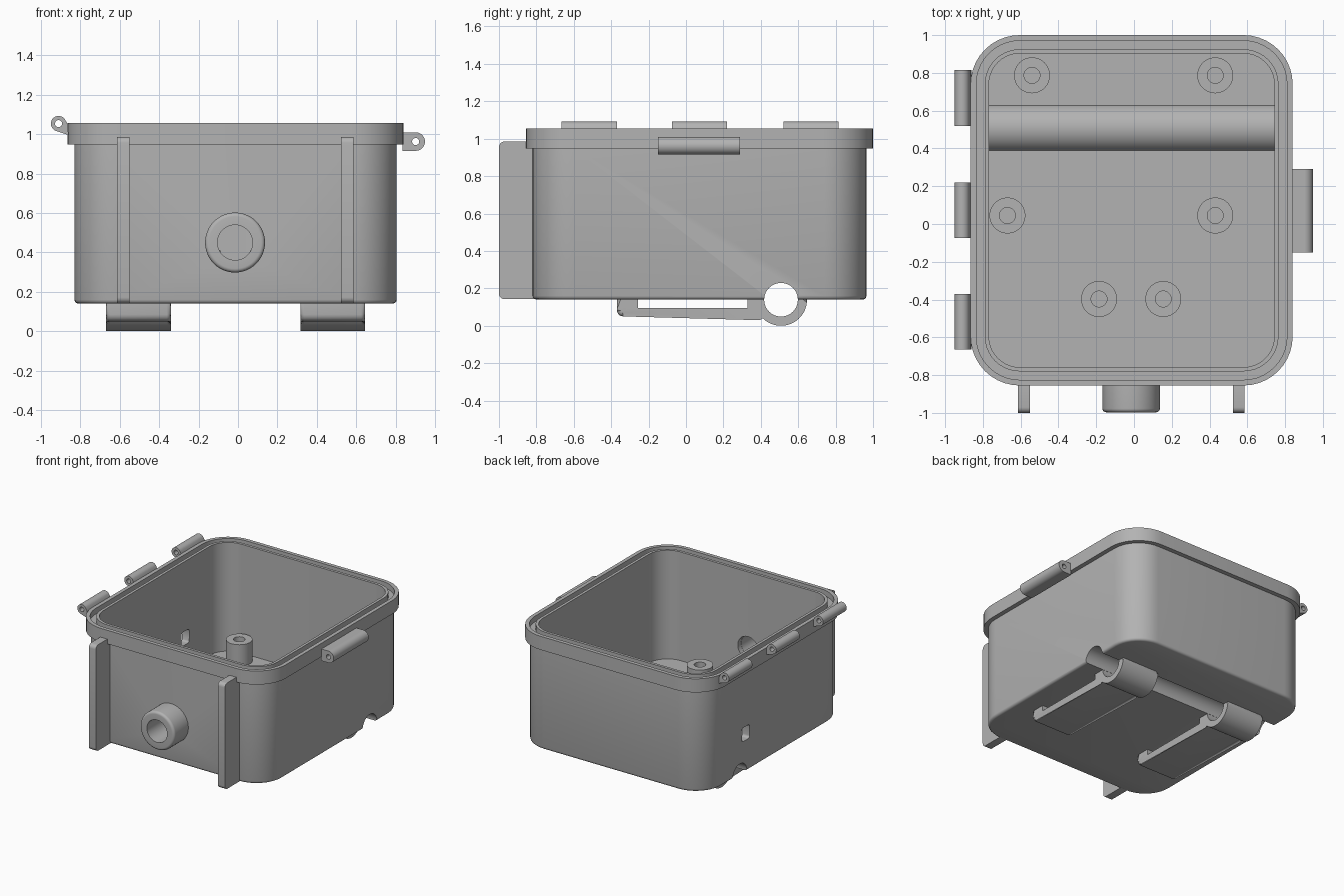
import bpy, bmesh
from math import sin, cos, pi, radians
from mathutils import Vector

if "Cube" in bpy.data.objects:
    bpy.data.objects.remove(bpy.data.objects["Cube"])

grey = bpy.data.materials.new("plain grey")
grey.use_nodes = True
grey.diffuse_color = (0.45, 0.45, 0.45, 1)
grey.node_tree.nodes["Principled BSDF"].inputs["Base Color"].default_value = (0.45, 0.45, 0.45, 1)
parts = []


def finish(name, bm, part=True):
    bmesh.ops.recalc_face_normals(bm, faces=bm.faces)
    mesh = bpy.data.meshes.new(name)
    bm.to_mesh(mesh)
    bm.free()
    mesh.materials.append(grey)
    ob = bpy.data.objects.new(name, mesh)
    bpy.context.collection.objects.link(ob)
    if part:
        parts.append(ob)
    return ob


def arc(cu, cv, r, start, end, steps=16):
    angles = [radians(start + (end - start) * i / steps) for i in range(steps + 1)]
    return [(cu + r * cos(a), cv + r * sin(a)) for a in angles]


def rounded(u0, u1, v0, v1, r, steps=10):
    return (arc(u1 - r, v1 - r, r, 0, 90, steps) + arc(u0 + r, v1 - r, r, 90, 180, steps)
            + arc(u0 + r, v0 + r, r, 180, 270, steps) + arc(u1 - r, v0 + r, r, 270, 360, steps))


def extrude(name, outline, axis, a, b, part=True, soft=0, soft_count=0):
    """Outline swept along x (outline in y, z) or along y (outline in x, z)."""
    bm = bmesh.new()
    place = (lambda u, v, t: (t, u, v)) if axis == "X" else (lambda u, v, t: (u, t, v))
    rows = [[bm.verts.new(place(u, v, t)) for u, v in outline] for t in (a, b)]
    n = len(outline)
    for row in rows:
        bm.faces.new(row)
    for i in range(n):
        j = (i + 1) % n
        bm.faces.new((rows[0][i], rows[0][j], rows[1][j], rows[1][i]))
    if soft:
        edges = [bm.edges.get((row[i], row[i + 1])) for row in rows for i in range(soft_count - 1)]
        bmesh.ops.bevel(bm, geom=edges, offset=soft, segments=3, affect="EDGES", profile=0.5)
    return finish(name, bm, part)


def tube(name, base, direction, length, outer, inner, soft=0.0, sides=48):
    """Hollow cylinder from base along direction, with an optional rounded rim."""
    rim = arc(outer - soft, length - soft, soft, 0, 90, 5) if soft else [(outer, length)]
    profile = [(inner, 0), (outer, 0)] + rim + [(inner, length)]
    turn = Vector((0, 0, 1)).rotation_difference(Vector(direction))
    bm = bmesh.new()
    rings = []
    for i in range(sides):
        a = 2 * pi * i / sides
        rings.append([bm.verts.new(Vector(base) + turn @ Vector((r * cos(a), r * sin(a), h)))
                      for r, h in profile])
    n = len(profile)
    for i in range(sides):
        p, q = rings[i], rings[(i + 1) % sides]
        for k in range(n):
            m = (k + 1) % n
            bm.faces.new((p[k], q[k], q[m], p[m]))
    return finish(name, bm)


# Box shell: rounded outlines stacked from the underside, over the grooved rim, to the floor
X0, X1, Y0, Y1, RADIUS = -0.865, 0.84, -0.855, 1.0, 0.26
BOTTOM, FLOOR, TOP = 0.14, 0.19, 1.055
shell_profile = [(0.055, BOTTOM), (0.045, 0.143), (0.038, 0.15), (0.035, 0.16), (0.035, 0.947),
                 (0, 0.947), (0, TOP), (0.03, TOP), (0.03, 1.01), (0.075, 1.01),
                 (0.075, TOP), (0.097, TOP), (0.097, FLOOR)]
bm = bmesh.new()
loops = [[bm.verts.new((x, y, z)) for x, y in
          rounded(X0 + d, X1 - d, Y0 + d, Y1 - d, RADIUS - d)] for d, z in shell_profile]
count = len(loops[0])
for low, high in zip(loops, loops[1:]):
    for i in range(count):
        j = (i + 1) % count
        bm.faces.new((low[i], low[j], high[j], high[i]))
bm.faces.new(loops[0])
bm.faces.new(loops[-1])
bmesh.ops.remove_doubles(bm, verts=bm.verts, dist=0.0001)
shell = finish("box_shell", bm)

# Openings: pipe channel under the floor, side cable hole, front spout hole
PIPE_Y, PIPE_Z, PIPE_R = 0.508, 0.139, 0.09
SPOUT_X, SPOUT_Z = -0.015, 0.45
cutters = [
    extrude("channel_cutter", arc(PIPE_Y, PIPE_Z, PIPE_R, 0, 360, 48)[:-1], "X", -1, 1, False),
    extrude("cable_hole_cutter", rounded(0.385, 0.485, 0.39, 0.5, 0.02, 4)[:-1], "X", -1, -0.7, False),
    extrude("spout_hole_cutter", arc(SPOUT_X, SPOUT_Z, 0.09, 0, 360, 48)[:-1], "Y", -0.9, -0.7, False),
]
bpy.context.view_layer.objects.active = shell
for cutter in cutters:
    cutter.hide_render = True
    cut = shell.modifiers.new("opening", "BOOLEAN")
    cut.operation, cut.solver, cut.object = "DIFFERENCE", "EXACT", cutter
    bpy.ops.object.modifier_apply(modifier=cut.name)
    bpy.data.objects.remove(cutter)

# Arched cover over the channel, inside the box
extrude("channel_cover", arc(PIPE_Y, PIPE_Z, 0.13, 5, 175, 28) + arc(PIPE_Y, PIPE_Z, PIPE_R, 175, 5, 28),
        "X", -0.785, 0.755)

# Screw posts on the floor
for x, y, top in [(-0.54, 0.787, 0.36), (0.43, 0.787, 0.36), (-0.67, 0.045, 0.36),
                  (0.43, 0.045, 0.36), (-0.185, -0.397, 0.41), (0.155, -0.397, 0.41)]:
    tube("screw_post", (x, y, FLOOR - 0.01), (0, 0, 1), top - FLOOR + 0.01, 0.095, 0.042)

# Front spout and the two upright front ribs
tube("front_spout", (SPOUT_X, -0.8, SPOUT_Z), (0, -1, 0), 0.197, 0.152, 0.089, soft=0.02)
for x in (-0.582, 0.554):
    extrude("front_rib", rounded(-1.0, -0.78, 0.142, 0.985, 0.03, 5), "X", x - 0.031, x + 0.031)

# Pipe clips below: hooked strap running into a half ring
outside = ([(-0.37, BOTTOM)] + arc(-0.335, 0.085, 0.035, 180, 270, 5)
           + arc(PIPE_Y, PIPE_Z, 0.139, 220, 360, 24))
inside = (arc(PIPE_Y, PIPE_Z, PIPE_R, 360, 180, 24)
          + [(0.33, BOTTOM), (0.33, 0.096), (-0.257, 0.096), (-0.257, BOTTOM)])
for x in (-0.505, 0.48):
    extrude("pipe_clip", outside + inside, "X", x - 0.164, x + 0.164,
            soft=0.02, soft_count=len(outside))

# Three hinge knuckles on one side
HINGE_X, HINGE_Z = -0.91, 1.053
arm = [(-0.88, 1.078), (-0.863, 1.05), (-0.86, 0.995), (-0.875, 1.0), (-0.925, 1.017), (-0.885, 1.04)]
for y in (-0.665, -0.075, 0.52):
    tube("hinge_knuckle", (HINGE_X, y, HINGE_Z), (0, 1, 0), 0.295, 0.039, 0.018, sides=32)
    extrude("hinge_arm", arm, "Y", y, y + 0.295)

# Latch barrel on the opposite side
LATCH_X, LATCH_Z = 0.901, 0.962
tube("latch_barrel", (LATCH_X, -0.15, LATCH_Z), (0, 1, 0), 0.44, 0.047, 0.018, sides=32)
extrude("latch_block", [(0.835, 0.915), (LATCH_X, 0.915)] + arc(LATCH_X, LATCH_Z, 0.03, 270, 90, 12)
        + [(LATCH_X, 1.009), (0.835, 1.009)], "Y", -0.15, 0.29)

# Smooth shading with crisp edges
bpy.ops.object.select_all(action="DESELECT")
for ob in parts:
    ob.select_set(True)
bpy.context.view_layer.objects.active = shell
bpy.ops.object.shade_smooth_by_angle(angle=radians(35))
